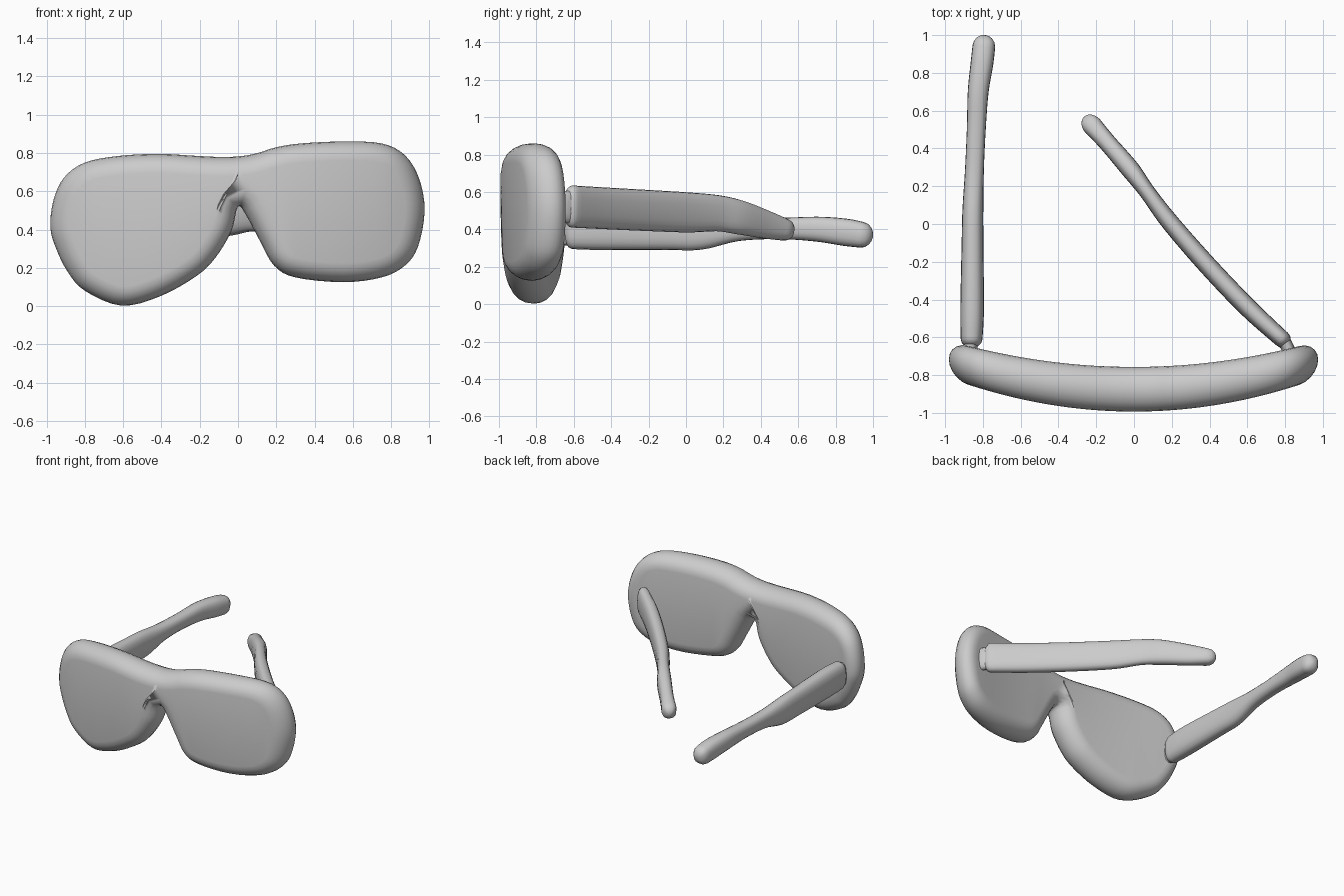
import bpy, bmesh, math
from mathutils import Vector

if "Cube" in bpy.data.objects:
    bpy.data.objects.remove(bpy.data.objects["Cube"])


def finish(name, bm):
    bmesh.ops.recalc_face_normals(bm, faces=bm.faces)
    for f in bm.faces:
        f.smooth = True
    me = bpy.data.meshes.new(name)
    bm.to_mesh(me)
    bm.free()
    ob = bpy.data.objects.new(name, me)
    bpy.context.collection.objects.link(ob)
    return ob


def spline(points, steps, closed=False):
    """Catmull-Rom through points of any dimension."""
    p = [Vector(q) for q in points]
    n = len(p)
    get = (lambda i: p[i % n]) if closed else (lambda i: p[max(0, min(n - 1, i))])
    out = []
    for i in range(n if closed else n - 1):
        a, b, c, d = (get(i + k) for k in (-1, 0, 1, 2))
        for s in range(steps):
            t = s / steps
            out.append(0.5 * (2 * b + (c - a) * t + (2 * a - 5 * b + 4 * c - d) * t * t
                              + (3 * b - a - 3 * c + d) * t ** 3))
    return out if closed else out + [p[-1]]


def bridge(bm, a, b):
    n = len(a)
    for i in range(n):
        j = (i + 1) % n
        bm.faces.new((a[i], a[j], b[j], b[i]))


def loft(name, stations, cap_start, cap_end, power=2.5, sides=20):
    """Sweep a rounded section; each station is x, y, bottom z, top z, width."""
    rows = [(Vector((x, y, (lo + hi) / 2)), (hi - lo) / 2, w / 2)
            for x, y, lo, hi, w in spline(stations, 5)]
    dirs = [(rows[min(i + 1, len(rows) - 1)][0] - rows[max(i - 1, 0)][0]).normalized()
            for i in range(len(rows))]
    rings = [(c, h, w, d) for (c, h, w), d in zip(rows, dirs)]
    # rounded ends
    def cap(ring, length, sign):
        c, h, w, d = ring
        angles = [math.radians(a) for a in (25, 48, 67, 82)]
        return [(c + d * sign * length * math.sin(a), h * math.cos(a), w * math.cos(a), d)
                for a in angles]
    rings = cap(rings[0], cap_start, -1)[::-1] + rings + cap(rings[-1], cap_end, 1)
    bm = bmesh.new()
    loops = []
    for c, h, w, d in rings:
        side = Vector((d.y, -d.x, 0)).normalized()
        up = side.cross(d)
        loop = []
        for k in range(sides):
            a = 2 * math.pi * k / sides
            u, v = (math.copysign(abs(q) ** (2 / power), q) for q in (math.cos(a), math.sin(a)))
            loop.append(bm.verts.new(c + side * (w * u) + up * (h * v)))
        loops.append(loop)
    for a, b in zip(loops, loops[1:]):
        bridge(bm, a, b)
    bm.faces.new(loops[0])
    bm.faces.new(loops[-1])
    return finish(name, bm)


# front: lopsided outline, rounded rim, wrapped backwards at both ends
top = [(-.965, .55), (-.91, .67), (-.8, .75), (-.62, .785), (-.41, .795), (-.22, .785),
       (-.12, .78), (-.04, .78), (0, .782), (.06, .79), (.12, .805), (.2, .83),
       (.33, .85), (.55, .86), (.75, .85), (.87, .79), (.945, .67)]
bottom = [(-.95, .3), (-.89, .18), (-.8, .08), (-.61, .003), (-.41, .05), (-.22, .155),
          (-.12, .25), (-.035, .39), (0, .52), (.045, .47), (.12, .33), (.19, .21),
          (.3, .15), (.55, .125), (.75, .15), (.87, .21), (.94, .31)]
outline = spline([(-.98, .41)] + top + [(.975, .5)] + bottom[::-1], 4, closed=True)
n = len(outline)
bm = bmesh.new()
rings = []
for s in range(11):
    a = math.radians(-90 + 18 * s)
    inset = 0.1 * (1 - math.cos(a))
    ring = []
    for i, p in enumerate(outline):
        t = (outline[(i + 1) % n] - outline[i - 1]).normalized()
        x, z = p.x + t.y * inset, p.y - t.x * inset
        y = -0.875 + 0.165 * x * x + (0.118 - 0.02 * x * x) * math.sin(a)
        ring.append(bm.verts.new((x, y, z)))
    rings.append(ring)
for a, b in zip(rings, rings[1:]):
    bridge(bm, a, b)
for r in (rings[0], rings[-1]):
    for i in range(n // 2):
        quad = [r[i], r[i + 1], r[n - i - 1], r[(n - i) % n]]
        bm.faces.new(list(dict.fromkeys(quad)))
finish("lens_front", bm)

# open left arm
loft("left_arm", [(-.86, -.61, .295, .505, .115), (-.857, -.45, .29, .51, .125),
                  (-.855, -.1, .29, .495, .115), (-.853, .08, .292, .485, .11),
                  (-.845, .28, .338, .465, .1), (-.835, .5, .348, .462, .1),
                  (-.825, .7, .335, .468, .11), (-.805, .85, .312, .458, .12),
                  (-.795, .94, .302, .44, .12)], .045, .06)

# half folded right arm
loft("right_arm", [(.785, -.61, .41, .635, .09), (.605, -.445, .402, .625, .1),
                   (.39, -.22, .392, .612, .1), (.19, .01, .384, .598, .095),
                   (.07, .17, .39, .583, .085), (-.02, .29, .372, .555, .1),
                   (-.14, .43, .35, .5, .095), (-.22, .52, .34, .46, .105)], .045, .065)

# hinges joining arms to the front
loft("left_hinge", [(-.868, -.74, .31, .49, .08), (-.866, -.66, .315, .485, .075),
                    (-.86, -.6, .31, .49, .08)], .01, .01)
loft("right_hinge", [(.83, -.74, .43, .61, .08), (.815, -.66, .435, .605, .07),
                     (.785, -.61, .43, .61, .07)], .01, .01)
